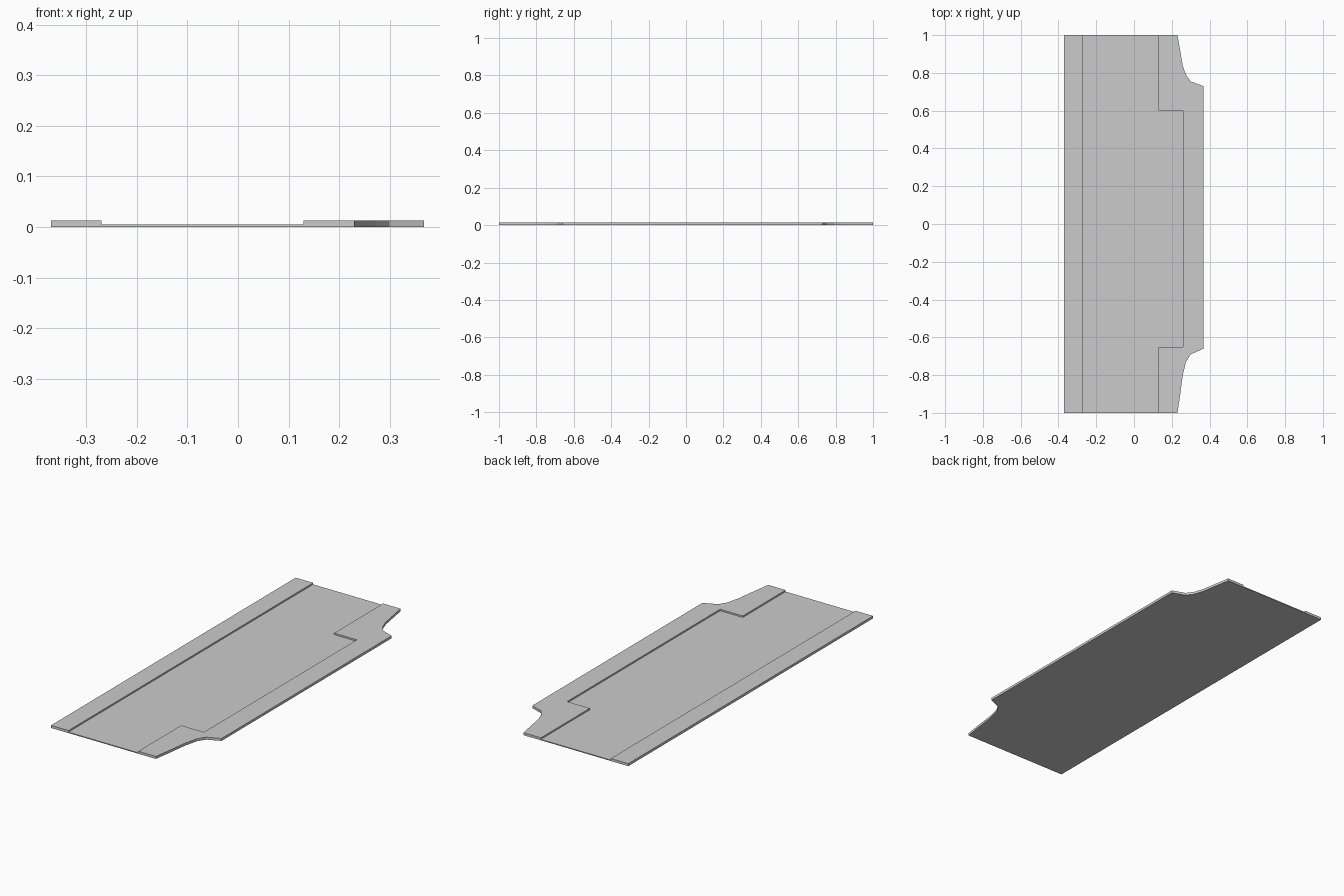
import bpy
import bmesh

if "Cube" in bpy.data.objects:
    bpy.data.objects.remove(bpy.data.objects["Cube"])

BASE_TOP, RIM_TOP = 0.005, 0.013


def prism(name, outline, z0, z1):
    """Extrude a flat counter-clockwise outline from z0 to z1."""
    bm = bmesh.new()
    face = bm.faces.new([bm.verts.new((x, y, z0)) for x, y in outline])
    ext = bmesh.ops.extrude_face_region(bm, geom=[face], use_keep_orig=True)
    for v in ext["geom"]:
        if isinstance(v, bmesh.types.BMVert):
            v.co.z = z1
    bmesh.ops.recalc_face_normals(bm, faces=bm.faces)
    mesh = bpy.data.meshes.new(name)
    bm.to_mesh(mesh)
    bm.free()
    obj = bpy.data.objects.new(name, mesh)
    bpy.context.collection.objects.link(obj)
    return obj


# Full plate with a curved notch at each right-hand corner
front_notch = [(0.23, -1), (0.245, -0.90), (0.258, -0.80), (0.275, -0.73),
               (0.30, -0.69), (0.368, -0.66)]
back_notch = [(0.368, 0.73), (0.30, 0.755), (0.275, 0.79), (0.258, 0.84),
              (0.245, 0.915), (0.23, 1)]
plate = prism("floor_plate", [(-0.37, -1)] + front_notch + back_notch + [(-0.37, 1)],
              0, RIM_TOP)

# Shallow channel, open at both ends and wider along the middle
channel = [(-0.27, -1.1), (0.13, -1.1), (0.13, -0.65), (0.26, -0.65),
           (0.26, 0.60), (0.13, 0.60), (0.13, 1.1), (-0.27, 1.1)]
cutter = prism("channel_cutter", channel, BASE_TOP, 0.1)
cutter.hide_render = True

# Cut the channel and keep the finished mesh
mod = plate.modifiers.new("channel", "BOOLEAN")
mod.operation = "DIFFERENCE"
mod.solver = "EXACT"
mod.object = cutter
bpy.context.view_layer.objects.active = plate
bpy.ops.object.modifier_apply(modifier=mod.name)
bpy.data.objects.remove(cutter)
